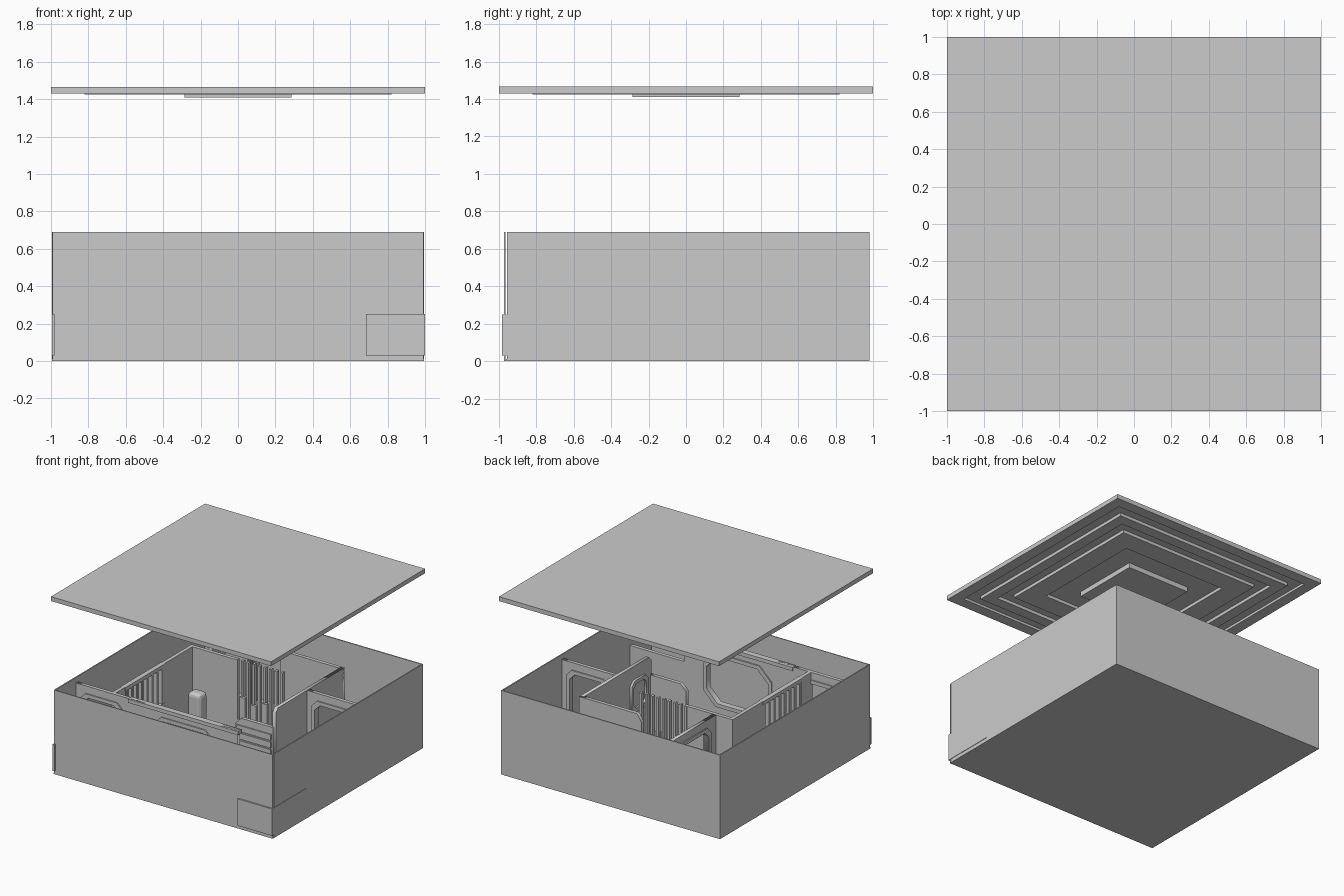
import bpy
from math import pi

if "Cube" in bpy.data.objects:
    bpy.data.objects.remove(bpy.data.objects["Cube"])


def box(name, x0, x1, y0, y1, z0, z1, bevel=0):
    bpy.ops.mesh.primitive_cube_add(size=1, location=((x0 + x1) / 2, (y0 + y1) / 2, (z0 + z1) / 2))
    ob = bpy.context.object
    ob.name = name
    ob.scale = (x1 - x0, y1 - y0, z1 - z0)
    bpy.ops.object.transform_apply(location=False, rotation=False, scale=True)
    if bevel:
        m = ob.modifiers.new("bevel", 'BEVEL')
        m.width, m.segments = bevel, 3
    return ob


def panel(name, loops, axis, pos, thick=0.03):
    """Upright slab from 2D loops (first outline, then holes), running along x or y."""
    cu = bpy.data.curves.new(name, 'CURVE')
    cu.dimensions, cu.fill_mode, cu.extrude = '2D', 'BOTH', thick / 2
    for pts in loops:
        s = cu.splines.new('POLY')
        s.points.add(len(pts) - 1)
        for p, (a, b) in zip(s.points, pts):
            p.co = (a, b, 0, 1)
        s.use_cyclic_u = True
    ob = bpy.data.objects.new(name, cu)
    bpy.context.collection.objects.link(ob)
    ob.location = (0, pos, 0) if axis == 'x' else (pos, 0, 0)
    ob.rotation_euler = (pi / 2, 0, 0) if axis == 'x' else (pi / 2, 0, pi / 2)
    bpy.ops.object.select_all(action='DESELECT')
    ob.select_set(True)
    bpy.context.view_layer.objects.active = ob
    bpy.ops.object.convert(target='MESH')
    return bpy.context.object


def rect(a0, a1, b0, b1):
    return [(a0, b0), (a1, b0), (a1, b1), (a0, b1)]


def octagon(c, zc, w, h, k):
    return [(c - w + k, zc - h), (c + w - k, zc - h), (c + w, zc - h + k), (c + w, zc + h - k),
            (c + w - k, zc + h), (c - w + k, zc + h), (c - w, zc + h - k), (c - w, zc - h + k)]


def arch(a0, a1, top, k, out=0):
    a0, a1, top = a0 - out, a1 + out, top + out
    return [(a0, 0.01), (a0, top - k), (a0 + k, top), (a1 - k, top), (a1, top - k), (a1, 0.01)]


def doorway(name, a0, a1, axis, pos, d0, d1, top=0.56, k=0.05):
    outline = [(a0, 0.01), (a0, H), (a1, H), (a1, 0.01)] + arch(d0, d1, top, k)[::-1]
    panel(name, [outline], axis, pos)
    trim = arch(d0, d1, top, k, 0.03) + arch(d0, d1, top, k)[::-1]
    panel(name + "_trim", [trim], axis, pos, 0.05)


def slats(name, a0, a1, n, axis, pos, z0, z1, w=0.02, d=0.03):
    for i in range(n):
        a = a0 + (a1 - a0) * i / (n - 1)
        if axis == 'x':
            box(name, a - w / 2, a + w / 2, pos - d / 2, pos + d / 2, z0, z1)
        else:
            box(name, pos - d / 2, pos + d / 2, a - w / 2, a + w / 2, z0, z1)


H = 0.65   # height of inner walls

# Outer shell
box("floor", -0.995, 0.995, -0.97, 0.98, 0, 0.012)
box("front_wall", -0.993, 0.993, -0.971, -0.963, 0, 0.69)
box("back_wall", -0.995, 0.995, 0.97, 0.98, 0, 0.69)
for s in (-1, 1):
    box("side_wall", s * 0.99 - 0.005, s * 0.99 + 0.005, -0.957, 0.98, 0, 0.69)

# Low plates on the front right corner
box("front_plate", 0.685, 0.998, -0.984, -0.971, 0.03, 0.25)
box("side_plate", 0.993, 0.999, -0.984, -0.54, 0.03, 0.25)
box("left_strip", -0.995, -0.98, -0.984, -0.971, 0.03, 0.25)

# Lifted roof with stepped square rings underneath
box("roof", -1, 1, -1, 1, 1.45, 1.466)


def ring(name, outer, inner, z0, z1):
    for s in (-1, 1):
        a, b = sorted((s * outer, s * inner))
        box(name, -outer, outer, a, b, z0, z1)
        box(name, a, b, -inner, inner, z0, z1)


ring("roof_rim", 1, 0.91, 1.43, 1.45)
ring("ceiling_ring_outer", 0.82, 0.73, 1.424, 1.45)
ring("ceiling_ring_inner", 0.64, 0.47, 1.424, 1.45)
box("ceiling_centre", -0.285, 0.285, -0.285, 0.285, 1.41, 1.45)

# Front partition with octagonal opening, a doorway and a low wall beside it
panel("front_partition", [rect(-0.5, 0.49, 0.01, H), octagon(0, 0.36, 0.29, 0.2, 0.1)], 'x', -0.69, 0.03)
panel("octagon_trim", [octagon(0, 0.36, 0.31, 0.22, 0.11), octagon(0, 0.36, 0.28, 0.19, 0.1)], 'x', -0.69, 0.05)
box("front_partition_cap", -0.5, 0.5, -0.715, -0.665, 0.62, H)
doorway("front_left_door", -0.98, -0.5, 'x', -0.69, -0.91, -0.58)
box("low_wall", 0.49, 0.98, -0.705, -0.675, 0.01, 0.43)

# Left side of the inner room: lattice then solid wall
slats("left_lattice_bar", -0.53, -0.07, 8, 'y', -0.65, 0.01, H)
for z in (0.02, 0.3, 0.62):
    box("left_lattice_rail", -0.67, -0.63, -0.56, -0.05, z, z + 0.03)
box("left_wall_end", -0.665, -0.635, -0.69, -0.55, 0.01, H)
box("left_wall", -0.665, -0.635, -0.06, 0.345, 0.01, H)

# Back of the inner room: solid wall and lattice with stepped blocks
box("inner_back_wall", -0.665, -0.25, 0.315, 0.345, 0.01, H)
slats("back_lattice_bar", -0.24, 0.17, 9, 'x', 0.335, 0.01, H)
box("back_lattice_base", -0.25, 0.18, 0.32, 0.35, 0.01, 0.16)
for i in range(4):
    x = -0.2 + i * 0.1
    box("lattice_block", x, x + 0.05, 0.305, 0.33, 0.16, 0.36 - 0.04 * (i % 2))

# Right side: long wall with wall frame, and return wall with chamfered end
panel("right_wall", [[(-0.23, 0.01), (0.65, 0.01), (0.65, H), (-0.2, H), (-0.23, H - 0.03)]], 'y', 0.49)
panel("wall_frame", [octagon(-0.06, 0.41, 0.11, 0.13, 0.04), octagon(-0.06, 0.41, 0.08, 0.1, 0.03)], 'y', 0.467, 0.02)
panel("back_return_wall", [[(-0.06, 0.01), (0.505, 0.01), (0.505, H), (-0.02, H), (-0.06, H - 0.06)]], 'x', 0.65)
doorway("right_door", 0.505, 0.985, 'x', 0.19, 0.58, 0.91)
doorway("back_door", 0.345, 0.975, 'y', -0.5, 0.45, 0.87)

# Horizontally boarded screen with chamfered top
panel("screen", [[(0.15, 0.01), (0.49, 0.01), (0.49, 0.5), (0.2, 0.5), (0.15, 0.45)]], 'x', -0.23)
for i in range(7):
    box("screen_board", 0.16, 0.475, -0.255, -0.24, 0.02 + i * 0.062, 0.07 + i * 0.062)

# Chair
box("chair_seat", -0.52, -0.36, 0.0, 0.16, 0.01, 0.18, 0.02)
box("chair_back", -0.52, -0.4, 0.08, 0.18, 0.01, 0.4, 0.03)
